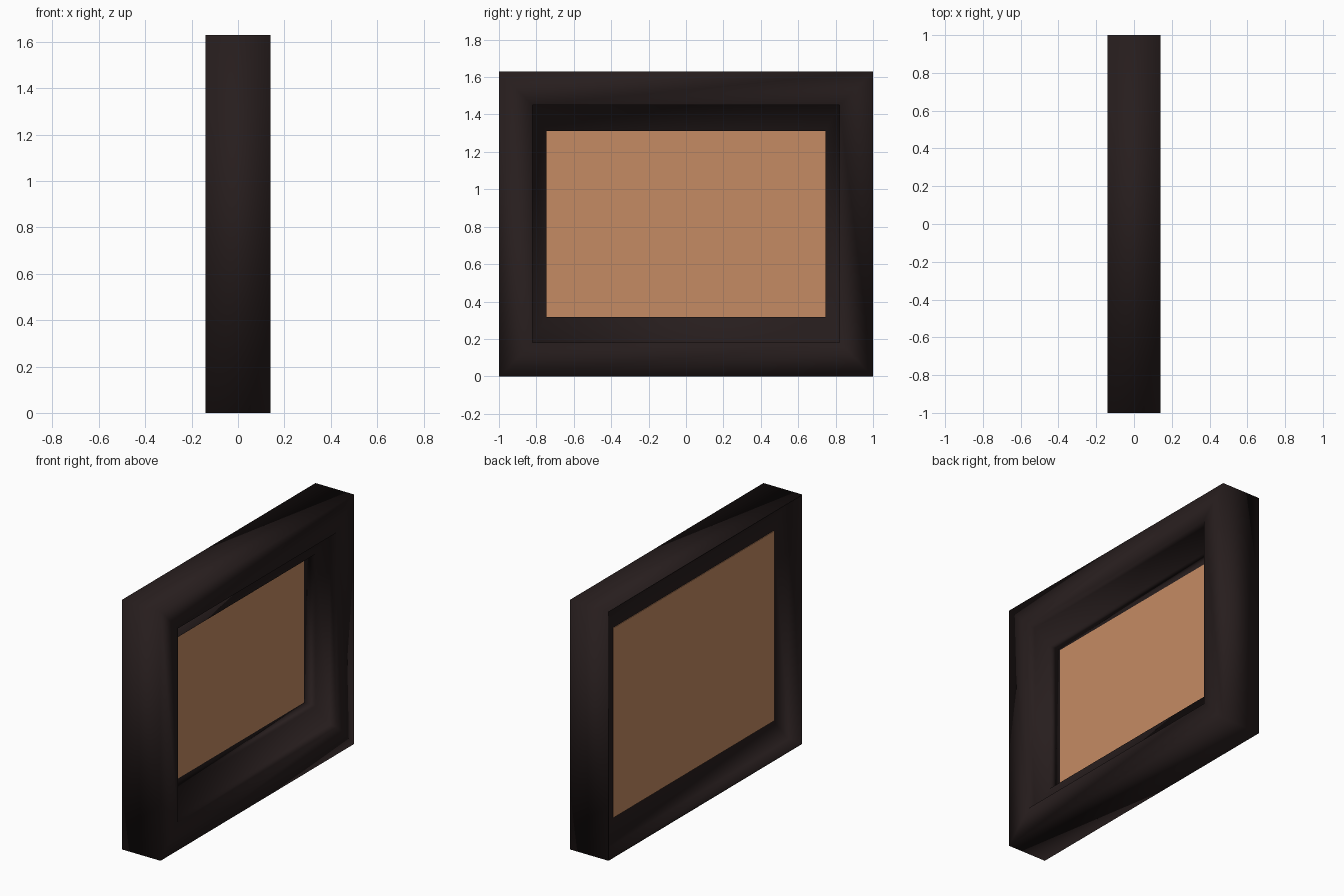
import bpy, bmesh

if "Cube" in bpy.data.objects:
    bpy.data.objects.remove(bpy.data.objects["Cube"])


def material(name, rgb):
    m = bpy.data.materials.new(name)
    m.diffuse_color = (*rgb, 1)
    m.use_nodes = True
    m.node_tree.nodes["Principled BSDF"].inputs["Base Color"].default_value = m.diffuse_color
    return m


dark_wood = material("dark wood", (0.020, 0.0125, 0.0125))
tan = material("tan canvas", (0.56, 0.26, 0.125))

MID = 0.815  # height of the frame centre


def ring_object(name, rings, mat, closed=False, smooth=False):
    """Skin rectangular rings (x, half width, half height) in order.
    A closed profile joins the last ring to the first; otherwise cap both ends."""
    bm = bmesh.new()
    loops = []
    for x, w, h in rings:
        loops.append([bm.verts.new((x, sy * w, MID + sz * h))
                      for sy, sz in ((-1, -1), (1, -1), (1, 1), (-1, 1))])
    nxt = loops[1:] + (loops[:1] if closed else [])
    for a, b in zip(loops, nxt):
        for i in range(4):
            j = (i + 1) % 4
            bm.faces.new((a[i], a[j], b[j], b[i]))
    if not closed:
        bm.faces.new(loops[0])
        bm.faces.new(loops[-1])
    bmesh.ops.recalc_face_normals(bm, faces=bm.faces)
    for f in bm.faces:
        f.smooth = smooth
    me = bpy.data.meshes.new(name)
    bm.to_mesh(me)
    bm.free()
    me.materials.append(mat)
    ob = bpy.data.objects.new(name, me)
    bpy.context.collection.objects.link(ob)
    return ob


# Frame: recessed back, outer wall, flat front rim, stepped sloping mat, lip
ring_object("frame", [
    (-0.053, 0.83, 0.63),
    (-0.053, 0.985, 0.80),
    (-0.14, 0.995, 0.81),
    (-0.14, 1.0, 0.815),
    (0.14, 1.0, 0.815),
    (0.14, 0.82, 0.635),
    (0.09, 0.82, 0.635),
    (0.04, 0.745, 0.497),
    (-0.046, 0.745, 0.497),
], dark_wood, closed=True, smooth=True)

# Canvas panel, seen through the front opening and filling the back
ring_object("canvas", [(-0.058, 0.83, 0.62), (-0.054, 0.83, 0.62),
                       (-0.045, 0.745, 0.497)], tan)
